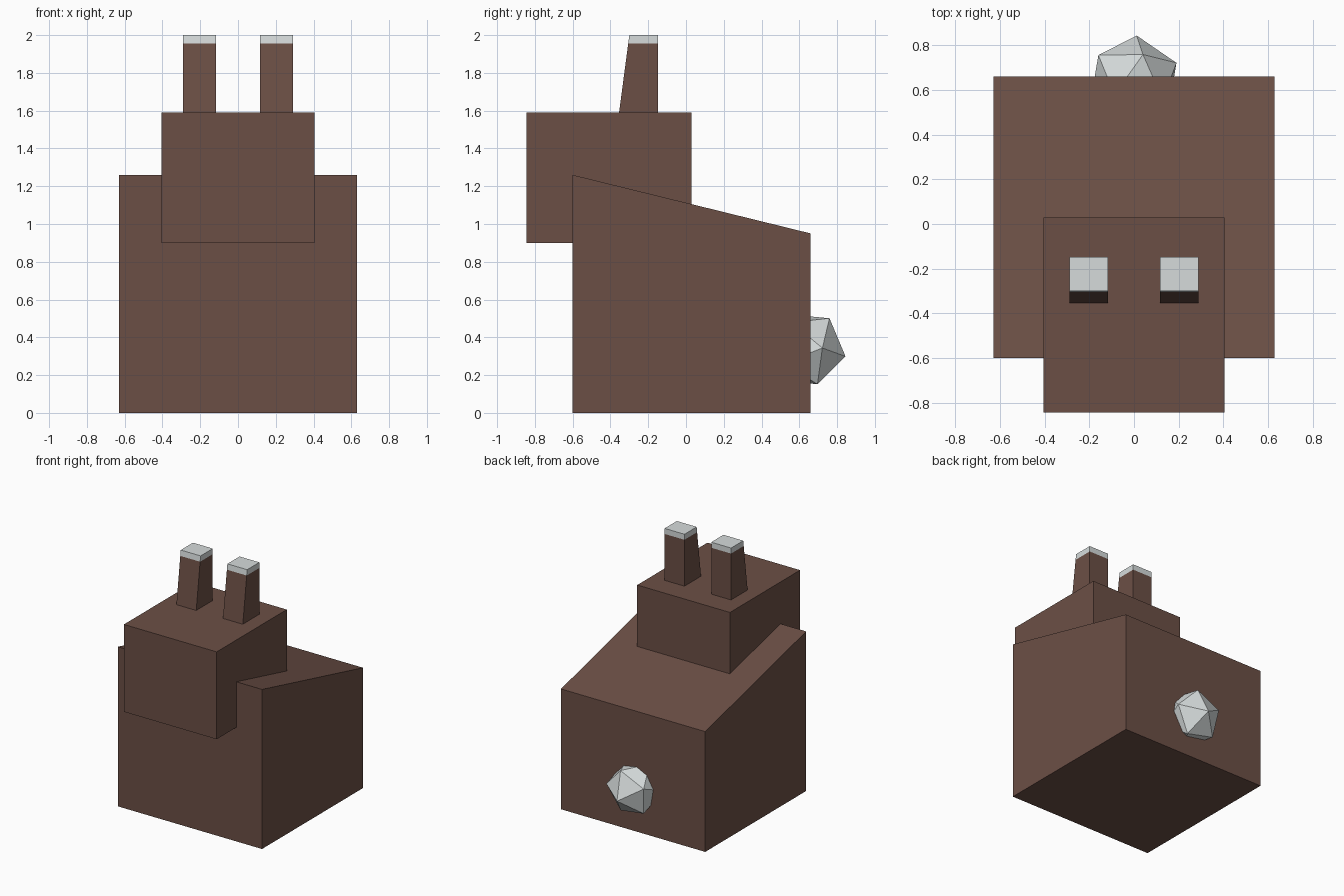
import bpy, bmesh, math
from mathutils import Vector, Matrix

if "Cube" in bpy.data.objects:
    bpy.data.objects.remove(bpy.data.objects["Cube"])


def material(name, color):
    m = bpy.data.materials.new(name)
    m.diffuse_color = (*color, 1)
    m.use_nodes = True
    m.node_tree.nodes["Principled BSDF"].inputs["Base Color"].default_value = m.diffuse_color
    return m


brown = material("brown fur", (0.148, 0.078, 0.060))
white = material("pale fur", (0.67, 0.71, 0.71))


def finish(bm, name, mat):
    bmesh.ops.recalc_face_normals(bm, faces=bm.faces)
    me = bpy.data.meshes.new(name)
    bm.to_mesh(me)
    bm.free()
    me.materials.append(mat)
    ob = bpy.data.objects.new(name, me)
    bpy.context.collection.objects.link(ob)
    return ob


def extrude_profile(name, profile, x0, x1, mat):
    """Side profile of (y, z) points pulled from x0 to x1."""
    bm = bmesh.new()
    face = bm.faces.new([bm.verts.new((x0, y, z)) for y, z in profile])
    ext = bmesh.ops.extrude_face_region(bm, geom=[face])["geom"]
    verts = [g for g in ext if isinstance(g, bmesh.types.BMVert)]
    bmesh.ops.translate(bm, verts=verts, vec=(x1 - x0, 0, 0))
    return finish(bm, name, mat)


# body with sloping back, and block head
extrude_profile("body", [(-0.6, 0), (0.66, 0), (0.66, 0.95), (-0.6, 1.26)], -0.63, 0.63, brown)
extrude_profile("head", [(-0.845, 0.9), (0.03, 0.9), (0.03, 1.59), (-0.845, 1.59)], -0.405, 0.405, brown)

# tapered ears with pale tips (cut at tip height, coloured by height)
for side, s in (("left", 1), ("right", -1)):
    ear = extrude_profile(side + "_ear", [(-0.355, 1.585), (-0.148, 1.585), (-0.148, 2.0), (-0.30, 2.0)],
                          s * 0.117, s * 0.29, brown)
    ear.data.materials.append(white)
    bm = bmesh.new()
    bm.from_mesh(ear.data)
    bmesh.ops.bisect_plane(bm, geom=bm.verts[:] + bm.edges[:] + bm.faces[:],
                           plane_co=(0, 0, 1.956), plane_no=(0, 0, 1))
    for f in bm.faces:
        if f.calc_center_median().z > 1.956:
            f.material_index = 1
    bm.to_mesh(ear.data)
    bm.free()

# tail: tilted icosahedron half sunk into the back
centre, radius = Vector((-0.002, 0.638, 0.335)), 0.21
pole = Vector((0.014, 0.207, -0.036)).normalized()
side = Vector((0.042, 0.122, 0.165))
side = (side - pole * side.dot(pole)).normalized()
ring = (pole + side * 2) / math.sqrt(5)
dirs = [pole] + [Matrix.Rotation(math.radians(72 * i), 3, pole) @ ring for i in range(5)]
bm = bmesh.new()
for d in dirs:
    bm.verts.new(centre + d * radius)
    bm.verts.new(centre - d * radius)
bmesh.ops.convex_hull(bm, input=bm.verts[:])
finish(bm, "tail", white)
